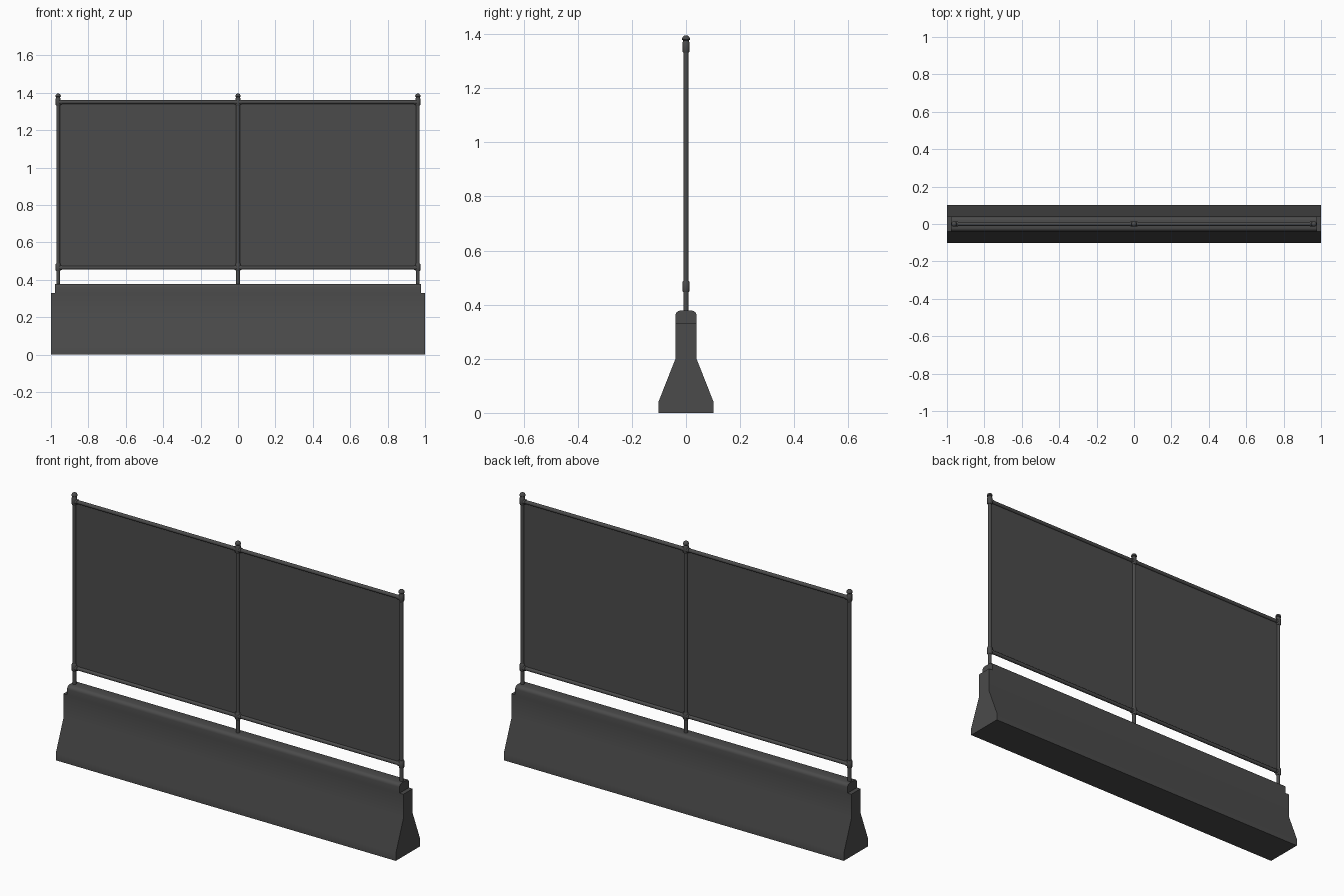
import bpy, math
from mathutils import Vector

if "Cube" in bpy.data.objects:
    bpy.data.objects.remove(bpy.data.objects["Cube"])

# Dark grey finish shared by all parts
dark = bpy.data.materials.new("dark_grey")
dark.diffuse_color = (0.07, 0.07, 0.07, 1)
dark.use_nodes = True
dark.node_tree.nodes["Principled BSDF"].inputs["Base Color"].default_value = dark.diffuse_color


def mesh_object(name, verts, faces):
    me = bpy.data.meshes.new(name)
    me.from_pydata(verts, [], faces)
    me.materials.append(dark)
    ob = bpy.data.objects.new(name, me)
    bpy.context.collection.objects.link(ob)
    return ob


def smooth(ob):
    bpy.context.view_layer.objects.active = ob
    ob.select_set(True)
    bpy.ops.object.shade_smooth_by_angle(angle=math.radians(35))
    ob.select_set(False)
    return ob


def extrude_x(name, half_profile, half_len):
    # Mirror a right-hand (y, z) profile and extrude it along x
    prof = half_profile + [(-y, z) for y, z in reversed(half_profile)]
    n = len(prof)
    verts = [(s * half_len, y, z) for s in (-1, 1) for y, z in prof]
    faces = [(i, (i + 1) % n, (i + 1) % n + n, i + n) for i in range(n)]
    faces += [tuple(reversed(range(n))), tuple(range(n, 2 * n))]
    ob = mesh_object(name, verts, faces)
    ob.data.flip_normals() if ob.data.polygons[n].normal.x > 0 else None
    return smooth(ob)


def lathe(name, rings, loc, axis='Z', sides=12):
    # Closed turned shape from (radius, height) rings
    verts, faces = [], []
    for r, h in rings:
        for i in range(sides):
            a = 2 * math.pi * (i + 0.5) / sides
            p = (r * math.cos(a), r * math.sin(a), h)
            if axis == 'X':
                p = (p[2], p[0], p[1])
            verts.append(Vector(p) + Vector(loc))
    for k in range(len(rings) - 1):
        for i in range(sides):
            j = (i + 1) % sides
            faces.append((k * sides + i, k * sides + j,
                          (k + 1) * sides + j, (k + 1) * sides + i))
    last = (len(rings) - 1) * sides
    faces += [tuple(reversed(range(sides))), tuple(range(last, last + sides))]
    return smooth(mesh_object(name, verts, faces))


# Concrete barrier: flared base and slightly shorter rounded crown
extrude_x("barrier_base", [(0.102, 0), (0.102, 0.04), (0.039, 0.2), (0.039, 0.33)], 1.0)
crown = [(0.039, 0.33)]
for i in range(5):
    a = math.radians(22.5 * i)
    crown.append((0.021 + 0.018 * math.cos(a), 0.36 + 0.018 * math.sin(a)))
extrude_x("barrier_crown", crown, 0.978)

POST_X = (-0.962, 0.0, 0.962)
RAIL_Z = (0.465, 1.35)

# Posts with finials and pipe fittings
for x in POST_X:
    lathe("post", [(0.01, 0.37), (0.01, 1.375)], (x, 0, 0))
    lathe("post_finial", [(0.011, 1.37), (0.011, 1.376), (0.015, 1.379), (0.015, 1.384),
                          (0.011, 1.391), (0.005, 1.395)], (x, 0, 0))
    for z in RAIL_Z:
        lathe("post_collar", [(0.011, -0.021), (0.0135, -0.017),
                              (0.0135, 0.017), (0.011, 0.021)], (x, 0, z + 0.002))
        # End posts only get a sleeve on their inner side
        a = 0 if x < 0 else -0.02
        b = 0 if x > 0 else 0.02
        lathe("rail_sleeve", [(0.0125, a), (0.0125, b)], (x, 0, z), 'X')

# Horizontal rails
for z in RAIL_Z:
    lathe("rail", [(0.01, POST_X[0]), (0.01, POST_X[2])], (0, 0, z), 'X')

# Thin fence panels between the posts
for x0, x1 in zip(POST_X, POST_X[1:]):
    z0, z1 = RAIL_Z
    mesh_object("fence_panel", [(x0, 0, z0), (x1, 0, z0), (x1, 0, z1), (x0, 0, z1)],
                [(0, 1, 2, 3)])
